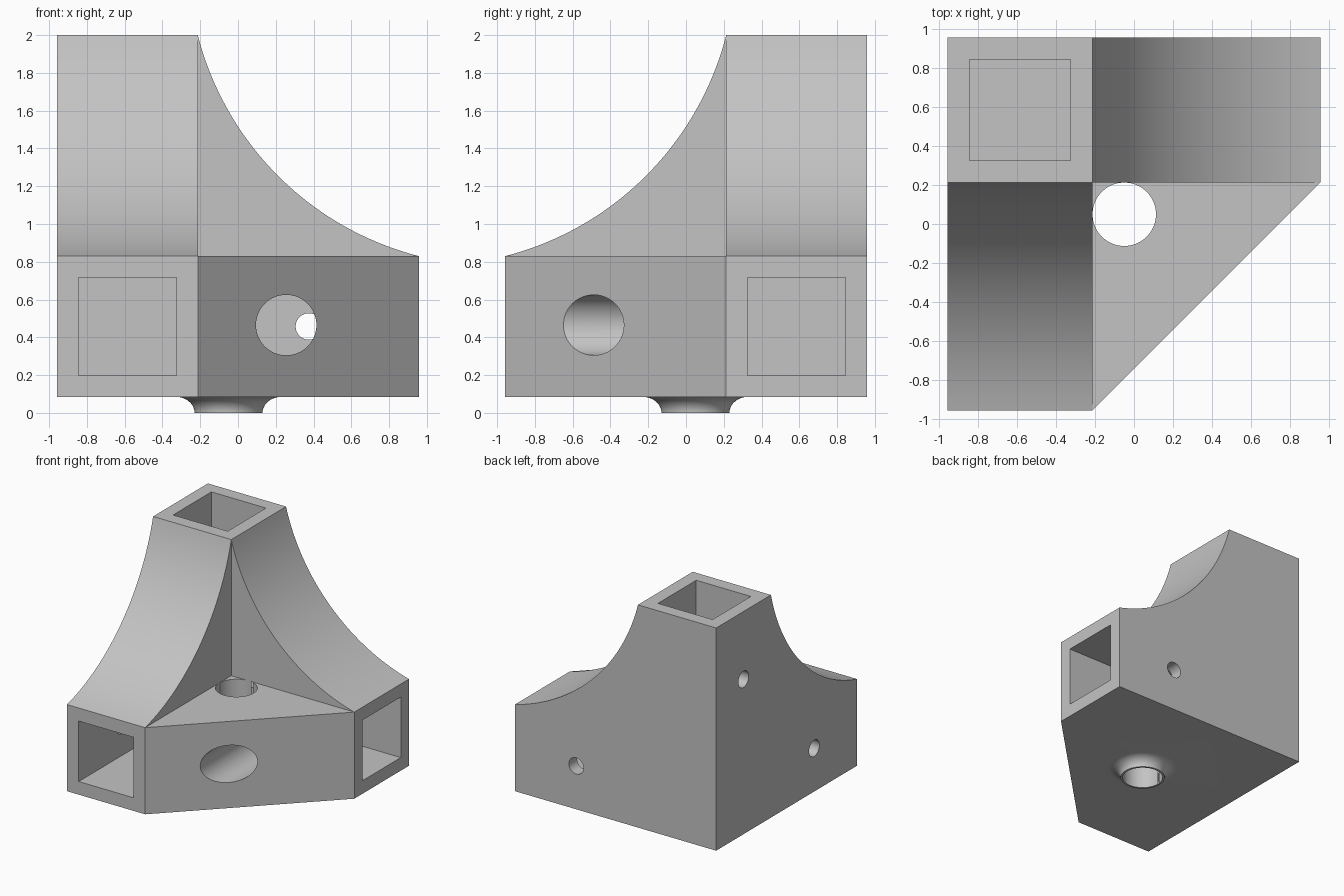
import bpy, bmesh, math
from mathutils import Vector

if "Cube" in bpy.data.objects:
    bpy.data.objects.remove(bpy.data.objects["Cube"], do_unlink=True)

E = 0.957                # half footprint
I = -0.213               # inner side of the upright arm
BASE, SHELF, TOP = 0.085, 0.83, 2.0
MID = (I - E) / 2        # arm centre line
MIDZ = (BASE + SHELF) / 2
BORE = 0.26              # half width of the square sockets
SCREW = 0.375            # screw position along each arm


def mesh_object(name, bm):
    bmesh.ops.recalc_face_normals(bm, faces=bm.faces)
    mesh = bpy.data.meshes.new(name)
    bm.to_mesh(mesh)
    bm.free()
    obj = bpy.data.objects.new(name, mesh)
    bpy.context.collection.objects.link(obj)
    return obj


def prism(name, points, place, lo, hi):
    """Extrude a 2D outline; place maps (u, v, depth) to 3D."""
    bm = bmesh.new()
    face = bm.faces.new([bm.verts.new(place(u, v, lo)) for u, v in points])
    out = bmesh.ops.extrude_face_region(bm, geom=[face])
    move = Vector(place(0, 0, hi)) - Vector(place(0, 0, lo))
    verts = [g for g in out["geom"] if isinstance(g, bmesh.types.BMVert)]
    bmesh.ops.translate(bm, verts=verts, vec=move)
    return mesh_object(name, bm)


def circle(u, v, r, n=64):
    return [(u + r * math.cos(2 * math.pi * i / n),
             v + r * math.sin(2 * math.pi * i / n)) for i in range(n)]


def square(u, v):
    return [(u + a * BORE, v + b * BORE)
            for a, b in ((-1, -1), (1, -1), (1, 1), (-1, 1))]


def along_x(u, v, d): return (d, u, v)
def along_y(u, v, d): return (u, d, v)
def along_z(u, v, d): return (u, v, d)


def combine(target, other, operation):
    mod = target.modifiers.new(operation, "BOOLEAN")
    mod.operation, mod.object, mod.solver = operation, other, "EXACT"
    bpy.context.view_layer.objects.active = target
    bpy.ops.object.modifier_apply(modifier=mod.name)
    bpy.data.objects.remove(other, do_unlink=True)


# Lower body with the diagonal front
body = prism("corner_bracket",
             [(-E, E), (E, E), (E, -I), (I, -E), (-E, -E)],
             along_z, BASE, SHELF)

# Two arms that sweep up into the upright
span = E - I
centre, radius = 1.574, 1.625
start = math.atan2(-0.404, -centre) % (2 * math.pi)
end = math.atan2(-centre, -0.404) % (2 * math.pi)
arc = []
for i in range(49):
    t = end + (start - end) * i / 48
    arc.append((I + centre + radius * math.cos(t),
                SHELF + centre + radius * math.sin(t)))
arc[0], arc[-1] = (E, SHELF), (I, TOP)
sweep = [(-E, BASE), (E, BASE)] + arc + [(-E, TOP)]
combine(body, prism("side_arm", sweep, along_y, -I, E), "UNION")
combine(body, prism("front_arm", [(-u, v) for u, v in sweep],
                    along_x, -E, I), "UNION")

# Flared collar under the vertical hole
hole_x, hole_y = -0.05, 0.05
bm = bmesh.new()
steps = [math.pi / 2 * i / 12 for i in range(13)]
outline = [(0, 0)] + [(0.28 - 0.1 * math.cos(t), BASE * math.sin(t)) for t in steps]
outline += [(0.28, 0.2), (0, 0.2)]
verts = [bm.verts.new((r, 0, z)) for r, z in outline]
edges = [bm.edges.new(pair) for pair in zip(verts, verts[1:])]
bmesh.ops.spin(bm, geom=verts + edges, cent=(0, 0, 0), axis=(0, 0, 1),
               angle=2 * math.pi, steps=64, use_duplicate=False)
bmesh.ops.remove_doubles(bm, verts=bm.verts, dist=1e-4)
bmesh.ops.translate(bm, verts=bm.verts, vec=(hole_x, hole_y, 0))
combine(body, mesh_object("collar", bm), "UNION")

# Square sockets, cable holes and screw holes
cuts = [
    ("side_socket", square(-MID, MIDZ), along_x, I, 1.1),
    ("front_socket", square(MID, MIDZ), along_y, -1.1, -I),
    ("top_socket", square(MID, -MID), along_z, SHELF, 2.1),
    ("vertical_hole", circle(hole_x, hole_y, 0.163), along_z, -0.1, 1.0),
    ("diagonal_face_hole", circle(0.255, 0.465, 0.16), along_y, -1.0, 0.5),
    ("side_screw_hole", circle(SCREW, MIDZ, 0.07, 32), along_y, 0.7, 1.1),
    ("front_screw_hole", circle(-SCREW, MIDZ, 0.07, 32), along_x, -1.1, -0.7),
    ("top_screw_hole", circle(-MID, 1.417, 0.07, 32), along_x, -1.1, -0.7),
]
for name, outline, place, lo, hi in cuts:
    combine(body, prism(name, outline, place, lo, hi), "DIFFERENCE")

# Plain grey finish
grey = bpy.data.materials.new("light_grey")
grey.use_nodes = True
colour = (0.55, 0.55, 0.55, 1)
grey.diffuse_color = colour
grey.node_tree.nodes["Principled BSDF"].inputs["Base Color"].default_value = colour
body.data.materials.clear()
body.data.materials.append(grey)

bpy.ops.object.select_all(action="DESELECT")
body.select_set(True)
bpy.context.view_layer.objects.active = body
bpy.ops.object.shade_smooth_by_angle(angle=math.radians(30))
